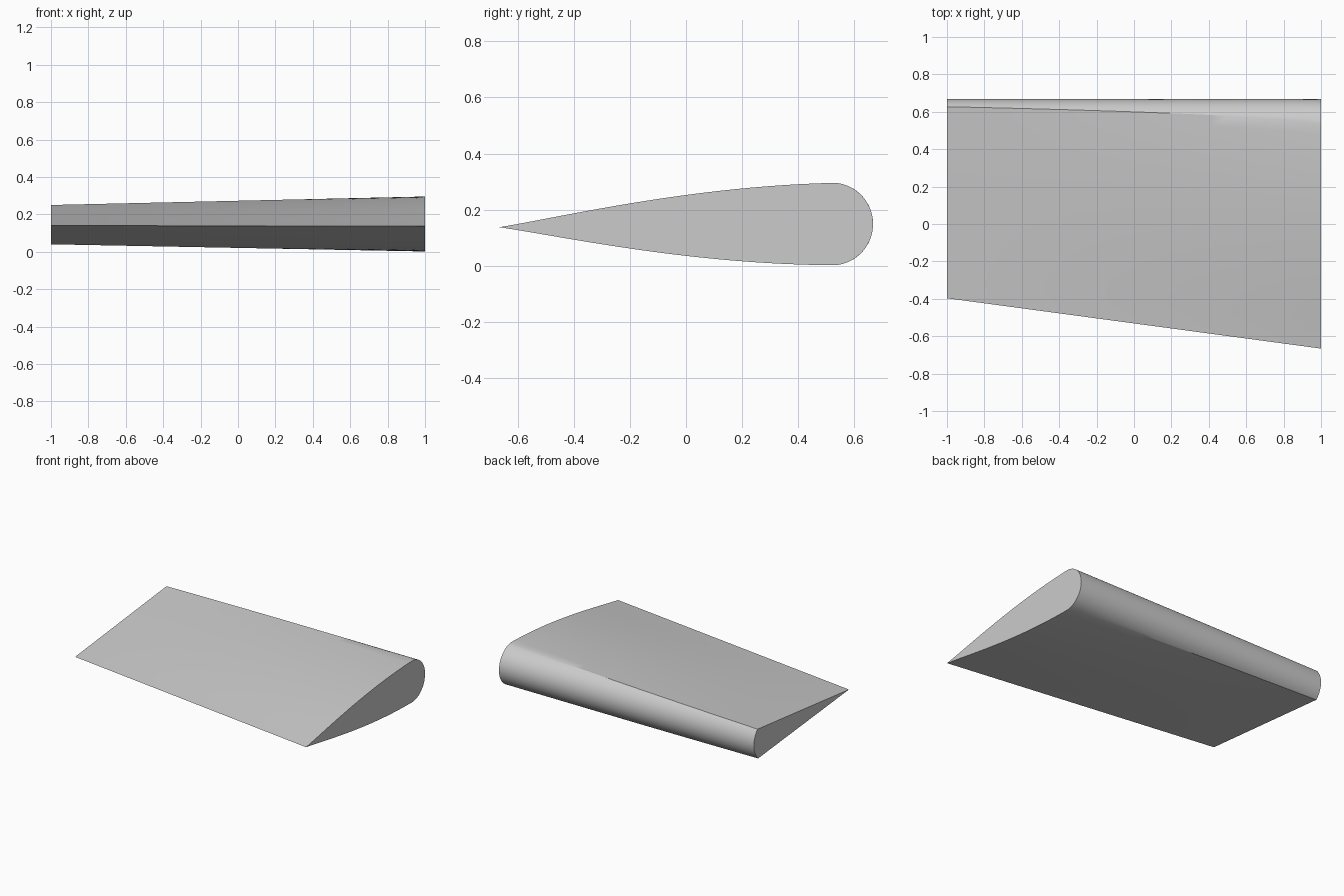
import bpy, bmesh, math

if "Cube" in bpy.data.objects:
    bpy.data.objects.remove(bpy.data.objects["Cube"])

# Nose cylinder (runs along x) and loft resolution
NY, NZ, R = 0.52, 0.1485, 0.1475
STATIONS, SIDE, NOSE = 24, 20, 28


def skin(tail, edge, bulge, sign):
    """Points from the tail to the nose edge along one skin."""
    pts = []
    for i in range(SIDE + 1):
        t = i / SIDE
        y = tail[0] + (edge[0] - tail[0]) * t
        z = tail[1] + (edge[1] - tail[1]) * t
        pts.append((y, z + sign * bulge * t ** 1.3 * (1 - t)))
    return pts


def section(s):
    """Closed wing section; s = 0 at the thin end, 1 at the thick end."""
    tail = (-0.397 - 0.269 * s, 0.140 - 0.003 * s)
    up = math.asin((0.1015 + 0.0455 * s) / R)
    low = -math.asin((0.1085 + 0.0385 * s) / R)
    arc = [(NY + R * math.cos(a), NZ + R * math.sin(a))
           for a in (up + (low - up) * i / NOSE for i in range(NOSE + 1))]
    upper = skin(tail, arc[0], 0.13 * s, 1)
    lower = skin(tail, arc[-1], 0.13 * s, -1)
    return upper + arc[1:-1] + lower[:0:-1]


# Wing: loft the sections from end to end and cap both ends
bm = bmesh.new()
rings = []
for k in range(STATIONS + 1):
    s = k / STATIONS
    rings.append([bm.verts.new((-1 + 2 * s, y, z)) for y, z in section(s)])
n = len(rings[0])
for a, b in zip(rings, rings[1:]):
    for i in range(n):
        j = (i + 1) % n
        bm.faces.new((a[i], a[j], b[j], b[i]))
bm.faces.new(rings[0])
bm.faces.new(rings[-1])
bmesh.ops.recalc_face_normals(bm, faces=bm.faces)

mesh = bpy.data.meshes.new("wing")
bm.to_mesh(mesh)
bm.free()
wing = bpy.data.objects.new("wing", mesh)
bpy.context.collection.objects.link(wing)

# Plain grey finish
grey = bpy.data.materials.new("light grey")
grey.diffuse_color = (0.6, 0.6, 0.6, 1)
grey.use_nodes = True
grey.node_tree.nodes["Principled BSDF"].inputs["Base Color"].default_value = grey.diffuse_color
mesh.materials.append(grey)

bpy.context.view_layer.objects.active = wing
wing.select_set(True)
bpy.ops.object.shade_smooth_by_angle(angle=math.radians(28))
